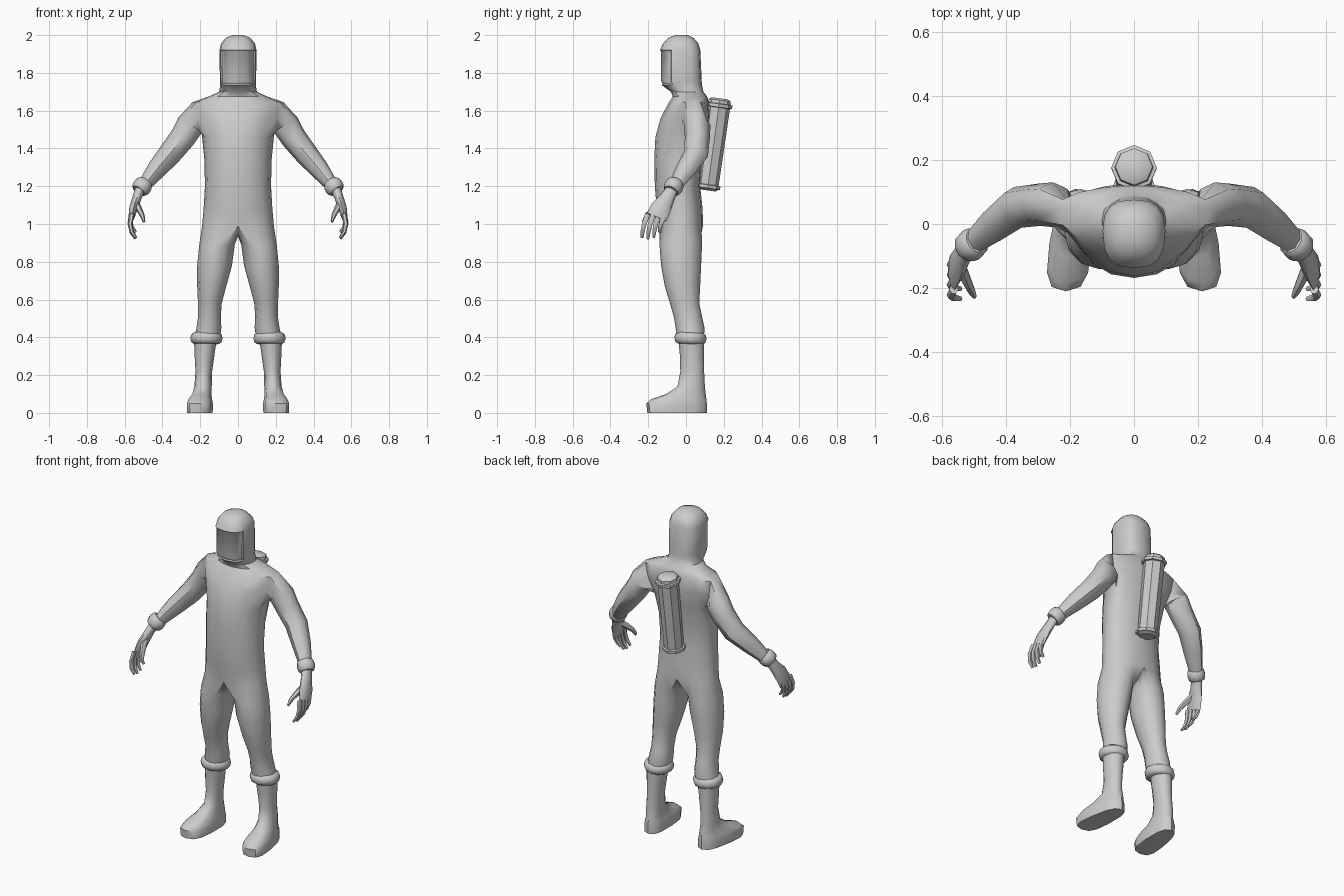
import bpy, bmesh, math
from mathutils import Vector

if "Cube" in bpy.data.objects:
    bpy.data.objects.remove(bpy.data.objects["Cube"])

def finish(bm, name, mirror=False, angle=50):
    bmesh.ops.recalc_face_normals(bm, faces=bm.faces)
    me = bpy.data.meshes.new(name)
    bm.to_mesh(me)
    bm.free()
    for p in me.polygons:
        p.use_smooth = True
    me.set_sharp_from_angle(angle=math.radians(angle))
    ob = bpy.data.objects.new(name, me)
    bpy.context.collection.objects.link(ob)
    if mirror:
        m = ob.modifiers.new("mirror", 'MIRROR')
        m.merge_threshold = 0.0005
    return ob

def spow(v, p):
    return math.copysign(abs(v) ** p, v)

def level(bm, angles, z, cx, rx, yf, yc, yb, p=1.0):
    """Horizontal section: front at yf, widest at yc, back at yb."""
    out = []
    for a in angles:
        c, s = math.cos(math.radians(a)), math.sin(math.radians(a))
        if abs(c) < 1e-6:
            c = 0
        ry = yb - yc if s > 0 else yc - yf
        out.append(bm.verts.new((cx + rx * spow(c, p), yc + ry * spow(s, p), z)))
    return out

def bridge(bm, a, b, closed=True):
    n = len(a)
    return [bm.faces.new((a[k], a[(k + 1) % n], b[(k + 1) % n], b[k]))
            for k in range(n if closed else n - 1)]

def path_rings(bm, path, n=8):
    """Rings square to a path of (point, thin radius, wide radius)."""
    pts = [Vector(p[0]) for p in path]
    rings = []
    for i, (c, ru, rv) in enumerate(path):
        d = (pts[min(i + 1, len(pts) - 1)] - pts[max(i - 1, 0)]).normalized()
        back = Vector((0, 1, 0))
        back = (back - d * back.dot(d)).normalized()
        down = back.cross(d)
        ring = []
        for k in range(n):
            f = (k - 1) * 2 * math.pi / n
            ring.append(bm.verts.new(pts[i] + down * ru * math.cos(f) + back * rv * math.sin(f)))
        rings.append(ring)
    return rings

def tube(bm, path, n=8):
    rings = path_rings(bm, path, n)
    for a, b in zip(rings, rings[1:]):
        bridge(bm, a, b)
    bm.faces.new(rings[0])
    bm.faces.new(rings[-1])

def turned(bm, start, end, profile, n=8):
    """Round part along an axis from (fraction, radius) pairs."""
    s, e = Vector(start), Vector(end)
    tube(bm, [(s.lerp(e, t), r, r) for t, r in profile], n)

# --- Suit: half torso and hood, with arm and leg grown from it, mirrored ---
bm = bmesh.new()
half = [-90 + 22.5 * k for k in range(9)]
torso = [  # z, half width, front y, widest y, back y, squareness
    (0.99, .190, -.140, -.02, .090, .95), (1.08, .182, -.155, -.02, .088, .95),
    (1.20, .175, -.165, -.02, .075, .95), (1.34, .178, -.168, -.01, .085, .95),
    (1.46, .190, -.162, .02, .110, 1), (1.56, .225, -.135, .04, .125, 1),
    (1.645, .240, -.090, .05, .120, 1), (1.675, .155, -.070, .04, .112, 1),
    (1.70, .100, -.080, .01, .092, .9), (1.735, .094, -.128, -.02, .085, .8),
    (1.76, .096, -.138, -.02, .083, .75), (1.92, .098, -.138, -.02, .076, .75),
    (1.955, .090, -.122, -.025, .066, .8), (1.985, .066, -.095, -.03, .040, .9),
    (2.0, .030, -.055, -.025, .010, 1)]
rows = [level(bm, half, z, 0, rx, yf, yc, yb, p) for z, rx, yf, yc, yb, p in torso]
visor = []
for i, (a, b) in enumerate(zip(rows, rows[1:])):
    for k in range(8):
        if i in (4, 5) and k in (3, 4):
            continue  # arm hole
        f = bm.faces.new((a[k], a[k + 1], b[k + 1], b[k]))
        if i in (9, 10) and k < 3:
            visor.append(f)
bm.faces.new(rows[-1])

# sleeve
A, B, C = rows[4], rows[5], rows[6]
hole = [A[3], A[4], A[5], B[5], C[5], C[4], C[3], B[3]]
sleeve = path_rings(bm, [((.252, .06, 1.525), .074, .070), ((.295, .06, 1.455), .068, .066),
                         ((.362, .052, 1.37), .062, .066), ((.430, .0, 1.29), .052, .056),
                         ((.485, -.045, 1.22), .038, .042), ((.51, -.067, 1.19), .034, .038)])
prev = hole
for r in sleeve:
    bridge(bm, prev, r)
    prev = r
bm.faces.new(prev)

# trouser leg
prev = rows[0] + [bm.verts.new(p) for p in ((0, .055, .95), (0, -.02, .935), (0, -.09, .95))]
full = [-120 + 30 * k for k in range(12)]
for z, cx, rx, yf, yc, yb in [(.89, .111, .094, -.140, -.03, .085), (.78, .124, .092, -.132, -.03, .080),
                              (.67, .139, .077, -.112, -.02, .075), (.58, .149, .063, -.085, 0, .070),
                              (.51, .151, .060, -.065, .01, .085), (.45, .154, .066, -.055, .02, .098),
                              (.39, .165, .068, -.045, .025, .095)]:
    r = level(bm, full, z, cx, rx, yf, yc, yb)
    bridge(bm, prev, r)
    prev = r
bm.faces.new(prev)
bmesh.ops.recalc_face_normals(bm, faces=bm.faces)
# face window set into the hood
bmesh.ops.inset_region(bm, faces=visor, use_boundary=False, thickness=.006, depth=-.006)
for v in bm.verts:
    if abs(v.co.x) < .0005:
        v.co.x = 0
finish(bm, "suit", mirror=True, angle=45)

# --- Cuffs at wrists and ankles ---
roll = [(0, .8), (.15, .96), (.5, 1.03), (.85, .96), (1, .8)]
bm = bmesh.new()
turned(bm, (.49, -.052, 1.222), (.525, -.078, 1.175), [(t, r * .050) for t, r in roll], 10)
finish(bm, "wrist_cuffs", mirror=True)
bm = bmesh.new()
turned(bm, (.167, .025, .425), (.167, .022, .365), [(t, r * .083) for t, r in roll], 12)
finish(bm, "ankle_cuffs", mirror=True)

# --- Boots ---
bm = bmesh.new()
prev = None
for z, cx, rx, yf, yc, yb, p in [(0, .192, .066, -.205, -.06, .110, .7), (.05, .192, .068, -.210, -.06, .110, .7),
                                 (.072, .192, .062, -.185, -.05, .108, .75), (.10, .19, .054, -.105, 0, .104, .85),
                                 (.14, .185, .046, -.045, .03, .100, 1), (.22, .181, .044, -.030, .035, .096, 1),
                                 (.31, .177, .053, -.033, .03, .096, 1), (.39, .173, .060, -.040, .03, .096, 1)]:
    r = level(bm, full, z, cx, rx, yf, yc, yb, p)
    if z < .12:  # broader, turned-out toes
        for v in r:
            v.co.x = cx + (v.co.x - cx) * (.92 - v.co.y * .8) - v.co.y * .1
    if prev:
        bridge(bm, prev, r)
    else:
        bm.faces.new(r)
    prev = r
bm.faces.new(prev)
finish(bm, "boots", mirror=True)

# --- Gloved hands ---
bm = bmesh.new()
tube(bm, [((.515, -.070, 1.19), .028, .032), ((.535, -.098, 1.14), .024, .040),
          ((.553, -.132, 1.085), .023, .055), ((.564, -.155, 1.035), .016, .056)])
for i in range(4):
    y, z = -.203 + .031 * i, 1.032 + .002 * i
    ln = (.92, 1, .95, .72)[i]
    tube(bm, [((.562, y, z + .02), .014, .016), ((.571, y - .018, z - .035 * ln), .013, .014),
              ((.562, y - .027, z - .08 * ln), .011, .012), ((.541, y - .030, z - .112 * ln), .007, .008)], 6)
tube(bm, [((.543, -.125, 1.115), .018, .020), ((.522, -.175, 1.075), .016, .017),
          ((.507, -.207, 1.045), .013, .014), ((.497, -.226, 1.012), .007, .008)], 6)
finish(bm, "hands", mirror=True, angle=60)

# --- Air tank on the back: body with flanged, domed ends ---
bm = bmesh.new()
turned(bm, (0, .113, 1.178), (0, .180, 1.665),
       [(0, .045), (.02, .056), (.025, .066), (.06, .066), (.065, .056),
        (.90, .060), (.905, .071), (.94, .071), (.945, .060), (.98, .058), (1, .042)])
finish(bm, "air_tank", angle=40)
